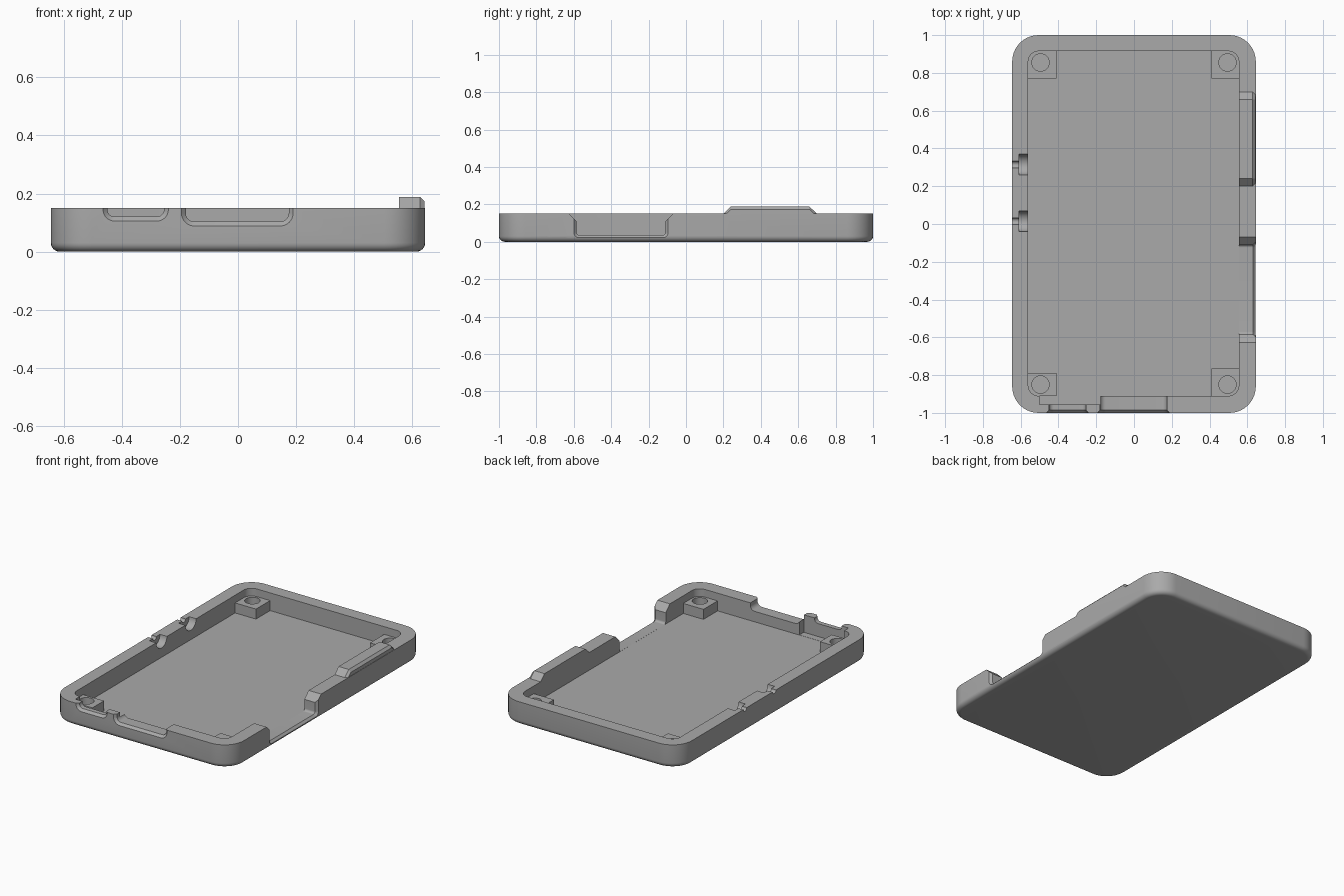
import bpy, bmesh, math

cube = bpy.data.objects.get("Cube")
if cube:
    bpy.data.objects.remove(cube)

grey = bpy.data.materials.new("plain grey")
grey.use_nodes = True
colour = (0.4, 0.4, 0.4, 1)
grey.diffuse_color = colour
grey.node_tree.nodes["Principled BSDF"].inputs["Base Color"].default_value = colour

TOP, FLOOR = 0.15, 0.035


def rounded(a0, a1, b0, b1, r, steps=10):
    """Outline of a rounded rectangle, counter-clockwise."""
    pts = []
    corners = [(a1 - r, b1 - r), (a0 + r, b1 - r), (a0 + r, b0 + r), (a1 - r, b0 + r)]
    for q, (ca, cb) in enumerate(corners):
        for i in range(steps + 1):
            t = math.pi / 2 * (q + i / steps)
            pts.append((ca + r * math.cos(t), cb + r * math.sin(t)))
    return pts


def circle(a, b, r, n=32):
    return [(a + r * math.cos(math.tau * i / n), b + r * math.sin(math.tau * i / n))
            for i in range(n)]


def loft(name, axis, sections):
    """Skin a closed solid through (position, outline) sections along an axis."""
    place = {"x": lambda p, d: (d, p[0], p[1]),
             "y": lambda p, d: (p[0], d, p[1]),
             "z": lambda p, d: (p[0], p[1], d)}[axis]
    bm = bmesh.new()
    rings = [[bm.verts.new(place(p, d)) for p in outline] for d, outline in sections]
    for low, high in zip(rings, rings[1:]):
        for i in range(len(low)):
            j = (i + 1) % len(low)
            bm.faces.new((low[i], low[j], high[j], high[i]))
    bm.faces.new(rings[0][::-1])
    bm.faces.new(rings[-1])
    bmesh.ops.recalc_face_normals(bm, faces=bm.faces)
    mesh = bpy.data.meshes.new(name)
    bm.to_mesh(mesh)
    bm.free()
    mesh.materials.append(grey)
    ob = bpy.data.objects.new(name, mesh)
    bpy.context.collection.objects.link(ob)
    return ob


def box(name, x0, x1, y0, y1, z0, z1):
    outline = [(x0, y0), (x1, y0), (x1, y1), (x0, y1)]
    return loft(name, "z", [(z0, outline), (z1, outline)])


def select(ob):
    bpy.ops.object.select_all(action="DESELECT")
    ob.select_set(True)
    bpy.context.view_layer.objects.active = ob


def cut(target, cutter):
    select(target)
    mod = target.modifiers.new("cut", "BOOLEAN")
    mod.operation, mod.solver, mod.object = "DIFFERENCE", "EXACT", cutter
    bpy.ops.object.modifier_apply(modifier=mod.name)
    bpy.data.objects.remove(cutter)


def port(axis, face, inner, a0, a1, z0, r):
    """Open-topped port cutter with a flared outer lip."""
    lip = 0.015
    s = 1 if face > 0 else -1
    hole = rounded(a0, a1, z0, 0.4, r)
    flare = rounded(a0 - lip, a1 + lip, z0 - lip, 0.4 + lip, r + lip)
    return loft("port_cutter", axis, [(inner, hole), (face - s * lip, hole),
                                      (face, flare), (face + s * 0.05, flare)])


# Tray: rounded underside, straight walls, rim and cavity in one skin
R, EDGE = 0.14, 0.03
sections = []
for i in range(7):
    t = math.pi / 2 * i / 6
    d = EDGE * (1 - math.sin(t))
    sections.append((EDGE * (1 - math.cos(t)),
                     rounded(-0.645 + d, 0.645 - d, -1 + d, 1 - d, R - d)))
cavity = rounded(-0.56, 0.555, -0.91, 0.915, 0.055)
sections += [(TOP, rounded(-0.645, 0.645, -1, 1, R)), (TOP, cavity), (FLOOR, cavity)]
tray = loft("tray", "z", sections)

# Ports in the front wall, with a relief pocket behind the smaller one
cut(tray, port("y", -1, -0.85, -0.45, -0.255, 0.12, 0.025))
cut(tray, port("y", -1, -0.85, -0.18, 0.175, 0.103, 0.03))
cut(tray, box("pocket_cutter", -0.5, -0.178, -0.955, -0.85, FLOOR + 0.001, 0.3))

# Wide opening in the left wall, with sloping shoulders
cut(tray, port("x", 0.645, 0.5, -0.585, -0.11, FLOOR + 0.0005, 0.015))
shoulders = [(-0.585, 0.108), (-0.11, 0.108), (-0.018, 0.2), (-0.677, 0.2)]
cut(tray, loft("shoulder_cutter", "x", [(0.5, shoulders), (0.7, shoulders)]))

# Stepped half-round cable seats in the right wall
for y in (0.315, 0.015):
    for x, r in ((-0.61, 0.055), (-0.7, 0.018)):
        ring = circle(y, TOP + 0.001, r)
        cut(tray, loft("seat_cutter", "x", [(x, ring), (-0.5, ring)]))

# Raised tongue on the left rim, chamfered along its outer edge
def tongue_outline(y0, y1, top, slope):
    return [(y0, TOP - 0.005), (y1, TOP - 0.005), (y1, TOP),
            (y1 - slope, top), (y0 + slope, top), (y0, TOP)]


full = tongue_outline(0.2, 0.7, 0.188, 0.04)
low = tongue_outline(0.215, 0.685, 0.173, 0.025)
tongue = loft("rim_tongue", "x", [(0.555, full), (0.628, full), (0.643, low)])

# Screw posts in the corners, bored down to the floor
posts = []
for name, x0, x1, y0, y1, hx, hy in (
        ("front_right", -0.56, -0.41, -0.91, -0.79, -0.495, -0.85),
        ("front_left", 0.41, 0.555, -0.91, -0.765, 0.495, -0.85),
        ("back_right", -0.56, -0.41, 0.77, 0.915, -0.495, 0.855),
        ("back_left", 0.41, 0.555, 0.77, 0.915, 0.495, 0.855)):
    post = box(name + "_post", x0, x1, y0, y1, FLOOR - 0.005, 0.1)
    ring = circle(hx, hy, 0.046)
    cut(post, loft("bore_cutter", "z", [(FLOOR + 0.002, ring), (0.2, ring)]))
    posts.append(post)

for ob in [tray, tongue] + posts:
    select(ob)
    bpy.ops.object.shade_smooth_by_angle(angle=math.radians(30))
